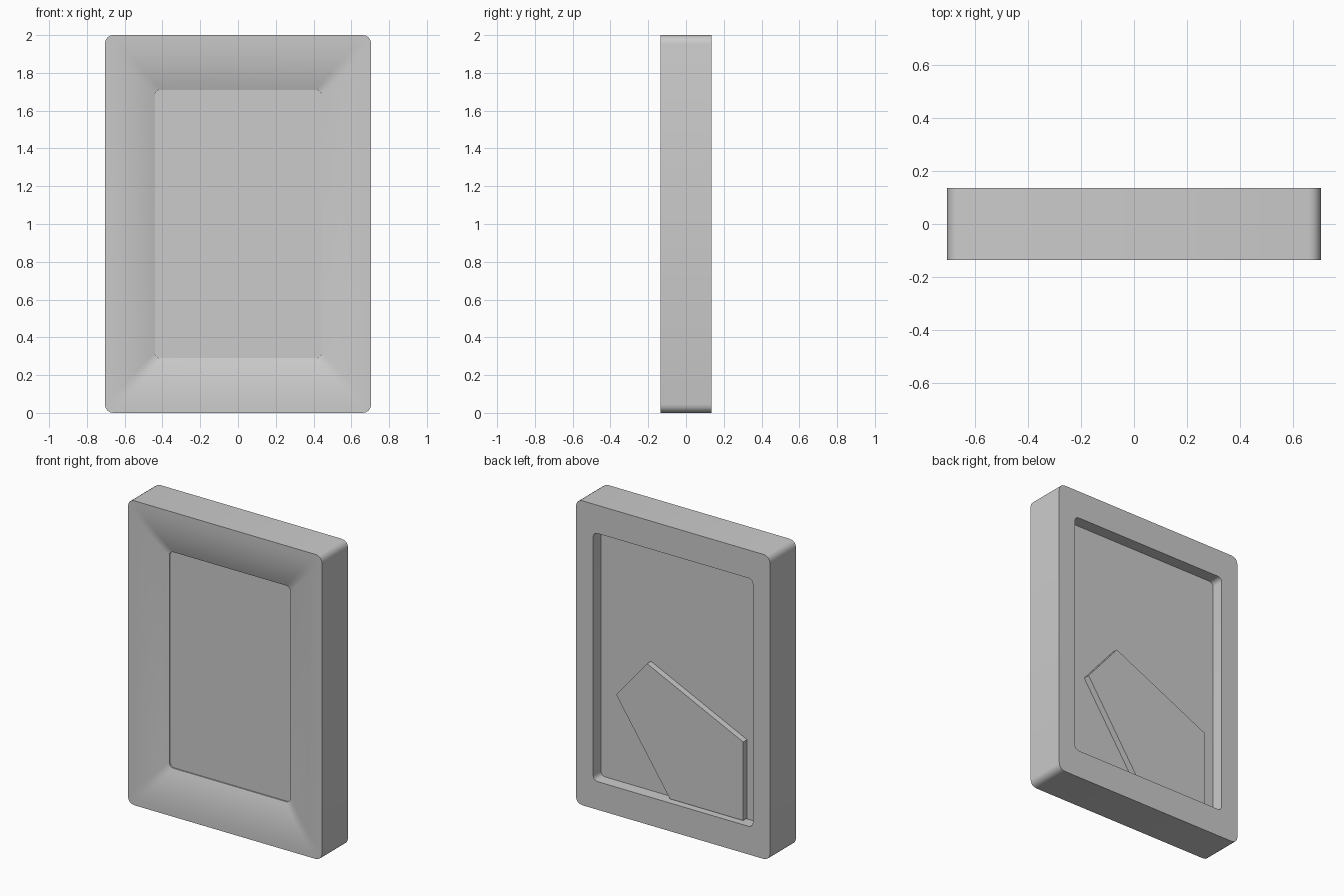
import bpy, bmesh, math

if "Cube" in bpy.data.objects:
    bpy.data.objects.remove(bpy.data.objects["Cube"])

MID = 1.0  # height of the frame centre


def rounded_rect(bm, hw, hh, r, y, seg=4):
    """Ring of vertices: rounded rectangle in the xz plane at depth y."""
    ring = []
    for k, (sx, sz) in enumerate([(1, 1), (-1, 1), (-1, -1), (1, -1)]):
        for i in range(seg + 1):
            a = math.pi / 2 * (k + i / seg)
            ring.append(bm.verts.new((sx * (hw - r) + r * math.cos(a), y,
                                      MID + sz * (hh - r) + r * math.sin(a))))
    return ring


def bridge(bm, a, b):
    n = len(a)
    for i in range(n):
        j = (i + 1) % n
        bm.faces.new((a[i], a[j], b[j], b[i]))


def finish(bm, name):
    bmesh.ops.recalc_face_normals(bm, faces=bm.faces)
    me = bpy.data.meshes.new(name)
    bm.to_mesh(me)
    bm.free()
    ob = bpy.data.objects.new(name, me)
    bpy.context.collection.objects.link(ob)
    bpy.ops.object.select_all(action='DESELECT')
    ob.select_set(True)
    bpy.context.view_layer.objects.active = ob
    bpy.ops.object.shade_smooth_by_angle(angle=math.radians(30))
    return ob


# frame moulding: (half width, half height, corner radius, y) around the section
section = [(0.58, 0.815, 0.03, 0.135), (0.705, 1.0, 0.045, 0.135)]
for i in range(9):  # front face curving in towards the opening
    t = i / 8
    section.append((0.705 - 0.265 * t, 1.0 - 0.29 * t, 0.045 - 0.015 * t,
                    -0.135 + 0.05 * t ** 2.2))
section += [(0.44, 0.71, 0.03, -0.07), (0.58, 0.815, 0.03, -0.07)]
bm = bmesh.new()
rings = [rounded_rect(bm, *s) for s in section]
for k, ring in enumerate(rings):
    bridge(bm, ring, rings[(k + 1) % len(rings)])
finish(bm, "frame")

# picture and backing board filling the frame: narrow front, wide back
bm = bmesh.new()
steps = [(0.44, 0.71, 0.03, -0.077), (0.44, 0.71, 0.03, -0.07),
         (0.58, 0.815, 0.03, -0.07), (0.58, 0.815, 0.03, 0.055)]
rings = [rounded_rect(bm, *s) for s in steps]
for a, b in zip(rings, rings[1:]):
    bridge(bm, a, b)
bm.faces.new(rings[0])
bm.faces.new(rings[-1])
finish(bm, "picture_panel")

# folded easel stand lying on the backing board
outline = [(0.44, 0.77), (0.216, 1.034), (-0.482, 0.706), (-0.482, 0.19), (0.05, 0.19)]
bm = bmesh.new()
front = [bm.verts.new((x, 0.05, z)) for x, z in outline]
back = [bm.verts.new((x, 0.096, z)) for x, z in outline]
bridge(bm, front, back)
bm.faces.new(front)
bm.faces.new(back)
finish(bm, "easel_stand")
